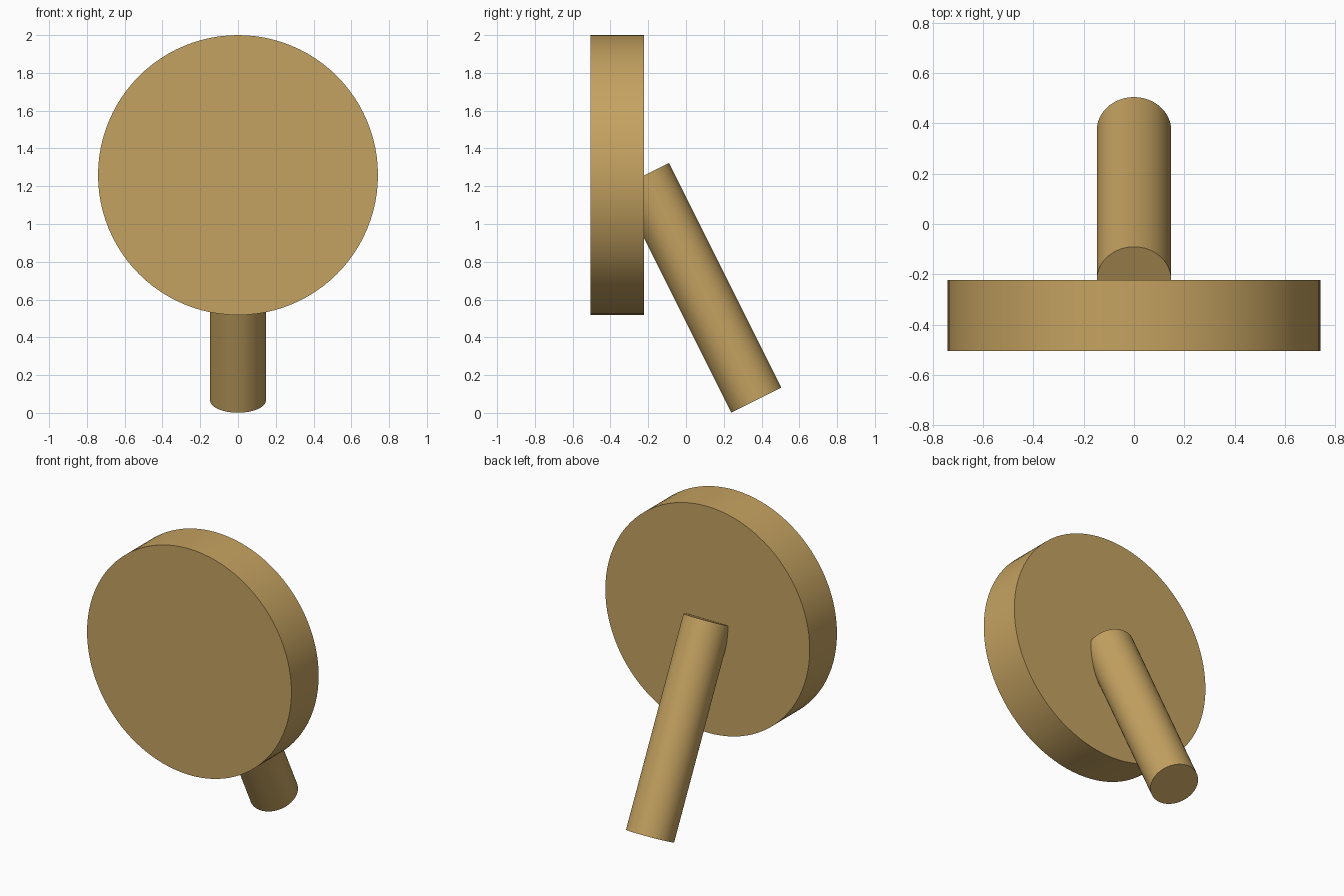
import bpy
import math
from mathutils import Vector

cube = bpy.data.objects.get("Cube")
if cube:
    bpy.data.objects.remove(cube, do_unlink=True)

# Single wood-like tan colour
tan = bpy.data.materials.new("tan")
tan.use_nodes = True
colour = (0.56, 0.365, 0.12, 1.0)
tan.diffuse_color = colour
tan.node_tree.nodes["Principled BSDF"].inputs["Base Color"].default_value = colour


def cylinder_between(name, start, end, radius, sides):
    """Smooth, capped cylinder running from start to end."""
    start, end = Vector(start), Vector(end)
    axis = end - start
    bpy.ops.mesh.primitive_cylinder_add(
        vertices=sides, radius=radius, depth=axis.length,
        location=(start + end) / 2,
        rotation=axis.to_track_quat("Z", "Y").to_euler())
    obj = bpy.context.object
    obj.name = name
    obj.data.materials.append(tan)
    bpy.ops.object.shade_smooth_by_angle(angle=math.radians(30))
    return obj


# Upright round disc
cylinder_between("disc", (0, -0.505, 1.259), (0, -0.223, 1.259), 0.741, 96)

# Slanted rod, meeting the centre of the disc's back face
cylinder_between("support_rod", (0, 0.372, 0.067), (0, -0.223, 1.257), 0.148, 64)
